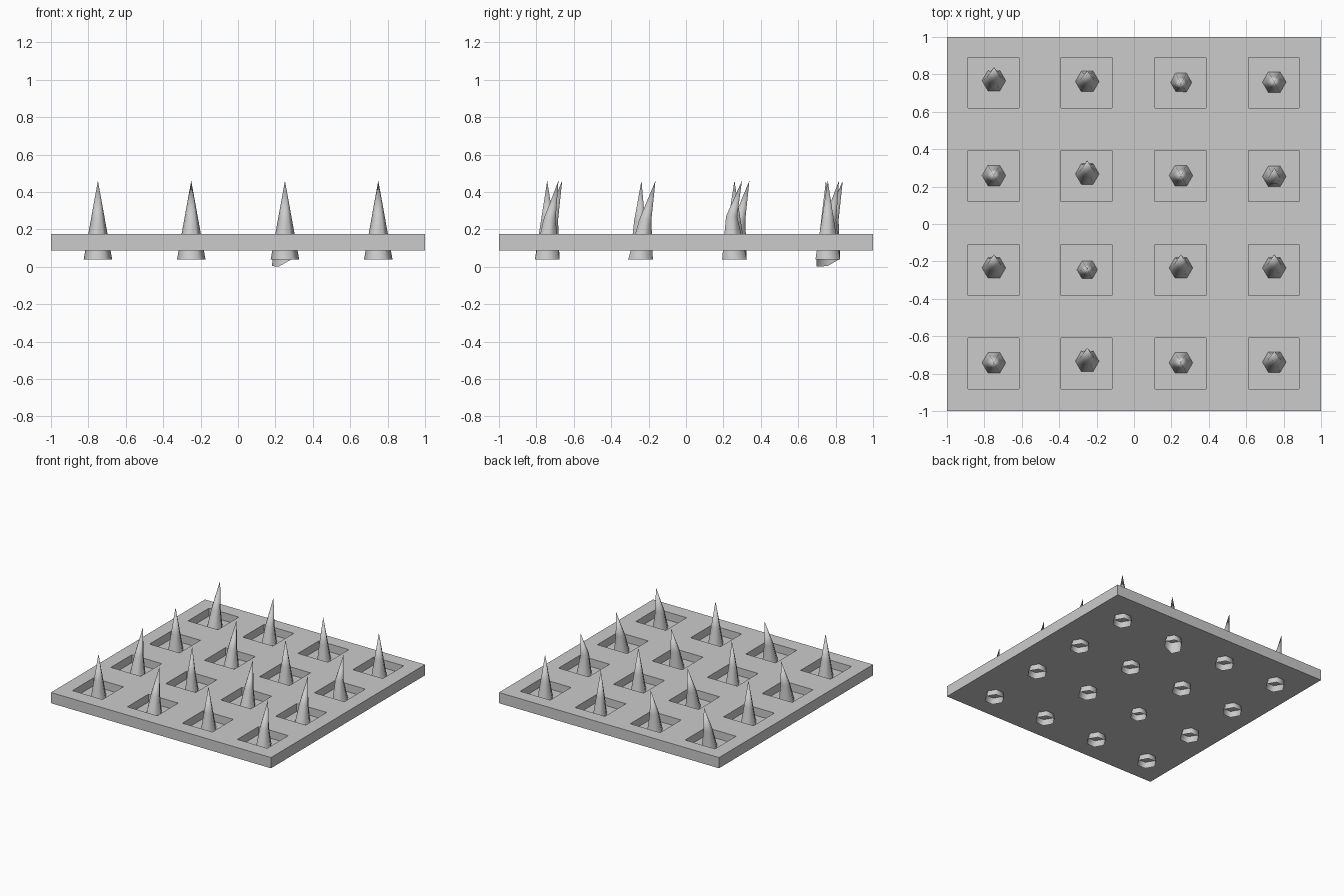
import bpy, bmesh
from math import cos, sin, pi

if "Cube" in bpy.data.objects:
    bpy.data.objects.remove(bpy.data.objects["Cube"])

TOP, BOTTOM, FLOOR = 0.175, 0.087, 0.11
BASE_Z, TIP_Z = 0.04, 0.46
XS = [-0.752, -0.253, 0.248, 0.747]
YS = [-0.745, -0.246, 0.256, 0.755]
HALF = 0.136


def finish(bm, name, smooth=False):
    mesh = bpy.data.meshes.new(name)
    for f in bm.faces:
        f.smooth = smooth
    bm.to_mesh(mesh)
    bm.free()
    obj = bpy.data.objects.new(name, mesh)
    bpy.context.collection.objects.link(obj)
    return obj


# Plate: a grid whose lines fall on the pit borders, pits sunk into it
def cuts(centres):
    return [-1.0] + [c + s * HALF for c in centres for s in (-1, 1)] + [1.0]


bm = bmesh.new()
cx, cy = cuts(XS), cuts(YS)
rows = [[bm.verts.new((x, y, TOP)) for x in cx] for y in cy]
pits = []
for j in range(9):
    for i in range(9):
        f = bm.faces.new((rows[j][i], rows[j][i + 1], rows[j + 1][i + 1], rows[j + 1][i]))
        if i % 2 and j % 2:
            pits.append(f)
rim = [e for e in bm.edges if e.is_boundary]
out = bmesh.ops.extrude_edge_only(bm, edges=rim)["geom"]
for v in out:
    if isinstance(v, bmesh.types.BMVert):
        v.co.z = BOTTOM
bmesh.ops.holes_fill(bm, edges=[e for e in out if isinstance(e, bmesh.types.BMEdge) and e.is_boundary], sides=0)
bmesh.ops.recalc_face_normals(bm, faces=bm.faces)
for f in pits:
    walls = bmesh.ops.extrude_discrete_faces(bm, faces=[f])["faces"]
    for v in walls[0].verts:
        v.co.z = FLOOR
finish(bm, "plate")


# Spike: open six-sided cone, optionally bent towards the back
def spike(name, x, y, r=0.076, mid_z=0.25, mid_dy=0.0, tip_dy=0.0, torn=False):
    bm = bmesh.new()
    t = (TIP_Z - mid_z) / (TIP_Z - BASE_Z)

    def ring(radius, z, dy):
        return [bm.verts.new((x + radius * cos(k * pi / 3), y + dy + radius * sin(k * pi / 3), z))
                for k in range(6)]

    low, mid = ring(r, BASE_Z, 0), ring(r * t, mid_z, mid_dy)
    tip = bm.verts.new((x, y + tip_dy, TIP_Z))
    for k in range(6):
        n = (k + 1) % 6
        bm.faces.new((low[k], low[n], mid[n], mid[k]))
        bm.faces.new((mid[k], mid[n], tip))
    if torn:  # two base corners hang down to the ground
        low[3].co.z = 0.004
        low[4].co.z = 0.0
    finish(bm, name, True)


STRAIGHT = dict()
LEAN = dict(mid_dy=0.025, tip_dy=0.08)
KINK = dict(mid_z=0.27, mid_dy=-0.015, tip_dy=0.04)
SMALL = dict(r=0.066, mid_dy=-0.005, tip_dy=0.005)
TORN = dict(r=0.07, mid_dy=-0.005, tip_dy=-0.01, torn=True)
SHORT_LEAN = dict(mid_dy=0.012, tip_dy=0.06)
layout = [
    [STRAIGHT, LEAN, STRAIGHT, SHORT_LEAN],
    [LEAN, SMALL, LEAN, LEAN],
    [STRAIGHT, LEAN, STRAIGHT, KINK],
    [LEAN, SHORT_LEAN, TORN, STRAIGHT],
]
for j, row in enumerate(layout):
    for i, kind in enumerate(row):
        spike(f"spike_{j + 1}_{i + 1}", XS[i] + 0.003, YS[j] + 0.003, **kind)
